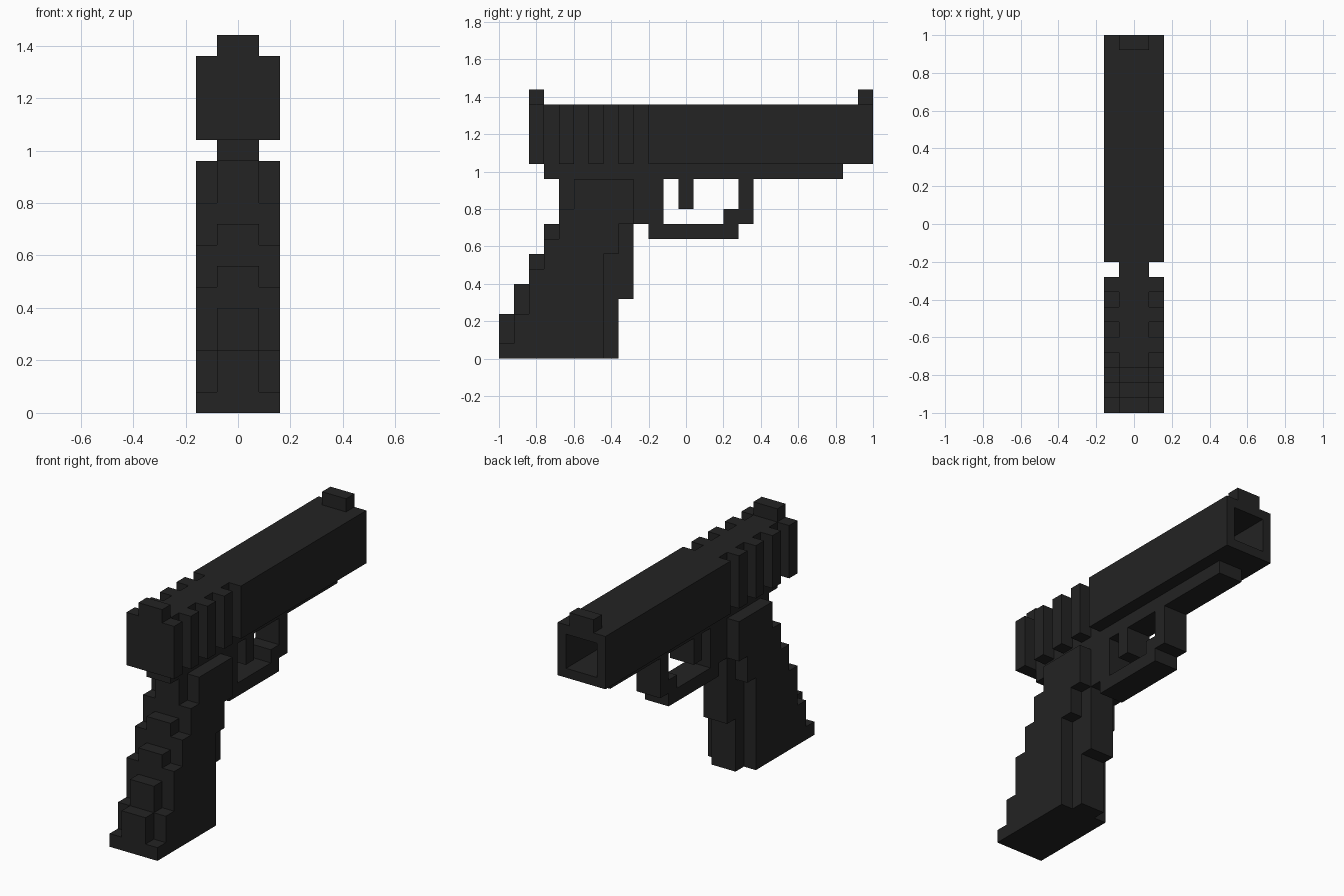
import bpy
import bmesh
from mathutils import Vector

cube = bpy.data.objects.get("Cube")
if cube:
    bpy.data.objects.remove(cube, do_unlink=True)

U = 0.08  # size of one block

black = bpy.data.materials.new("matte_black")
black.use_nodes = True
colour = (0.017, 0.017, 0.017, 1)
black.diffuse_color = colour
black.node_tree.nodes["Principled BSDF"].inputs["Base Color"].default_value = colour


def point(x, y, z):
    """Block units (y counted from the rear, z from the ground) to world."""
    return Vector((x * U, y * U - 1, z * U))


def prism(name, corners, offset, edit=None):
    """Extrude a flat outline along an offset given in blocks."""
    bm = bmesh.new()
    face = bm.faces.new([bm.verts.new(point(*c)) for c in corners])
    new = bmesh.ops.extrude_face_region(bm, geom=[face], use_keep_orig=True)
    verts = [g for g in new["geom"] if isinstance(g, bmesh.types.BMVert)]
    bmesh.ops.translate(bm, verts=verts, vec=Vector(offset) * U)
    bmesh.ops.recalc_face_normals(bm, faces=bm.faces)
    if edit:
        edit(bm)
    mesh = bpy.data.meshes.new(name)
    bm.to_mesh(mesh)
    bm.free()
    mesh.materials.append(black)
    obj = bpy.data.objects.new(name, mesh)
    bpy.context.collection.objects.link(obj)
    return obj


def side_part(name, outline, x0, x1):
    """Side outline (y, z) extruded across the width."""
    return prism(name, [(x0, y, z) for y, z in outline], (x1 - x0, 0, 0))


def rect(y0, y1, z0, z1):
    return [(y0, z0), (y1, z0), (y1, z1), (y0, z1)]


def bore_muzzle(bm):
    """Square bore sunk into the muzzle end."""
    end = max(bm.faces, key=lambda f: f.calc_center_median().y)
    bmesh.ops.inset_individual(bm, faces=[end], thickness=U)
    new = bmesh.ops.extrude_discrete_faces(bm, faces=[end])
    bmesh.ops.translate(bm, verts=new["faces"][0].verts, vec=(0, -6 * U, 0))


# Slide: plan outline with four grip grooves on each side
edge = [(2, 2)]
for y in (3, 5, 7, 9):
    edge += [(2, y), (1, y), (1, y + 1), (2, y + 1)]
edge.append((2, 25))
plan = edge + [(-x, y) for x, y in reversed(edge)]
prism("slide", [(x, y, 13) for x, y in plan], (0, 0, 4), bore_muzzle)

# Sights
side_part("rear_sight", rect(2, 3, 17, 18), -1, 1)
side_part("front_sight", rect(24, 25, 17, 18), -1, 1)

# Frame rail, trigger and trigger guard
side_part("frame_rail", rect(3, 23, 12, 13), -1, 1)
side_part("trigger", rect(12, 13, 10, 12), -1, 1)
side_part("trigger_guard", [(10, 8), (16, 8), (16, 9), (17, 9), (17, 12),
                            (16, 12), (16, 10), (15, 10), (15, 9), (10, 9)], -1, 1)

# Stepped grip core
side_part("grip_core", [(0, 0), (8, 0), (8, 4), (9, 4), (9, 9), (11, 9), (11, 12),
                        (4, 12), (4, 9), (3, 9), (3, 7), (2, 7), (2, 5), (1, 5),
                        (1, 3), (0, 3)], -1, 1)

# Stepped grip panels on both sides
panel = [(0, 0), (7, 0), (7, 7), (8, 7), (8, 9), (9, 9), (9, 12), (5, 12), (5, 10),
         (4, 10), (4, 8), (3, 8), (3, 6), (2, 6), (2, 3), (1, 3), (1, 1), (0, 1)]
for name, s in (("left", 1), ("right", -1)):
    side_part(name + "_grip_panel", panel, s, 2 * s)
